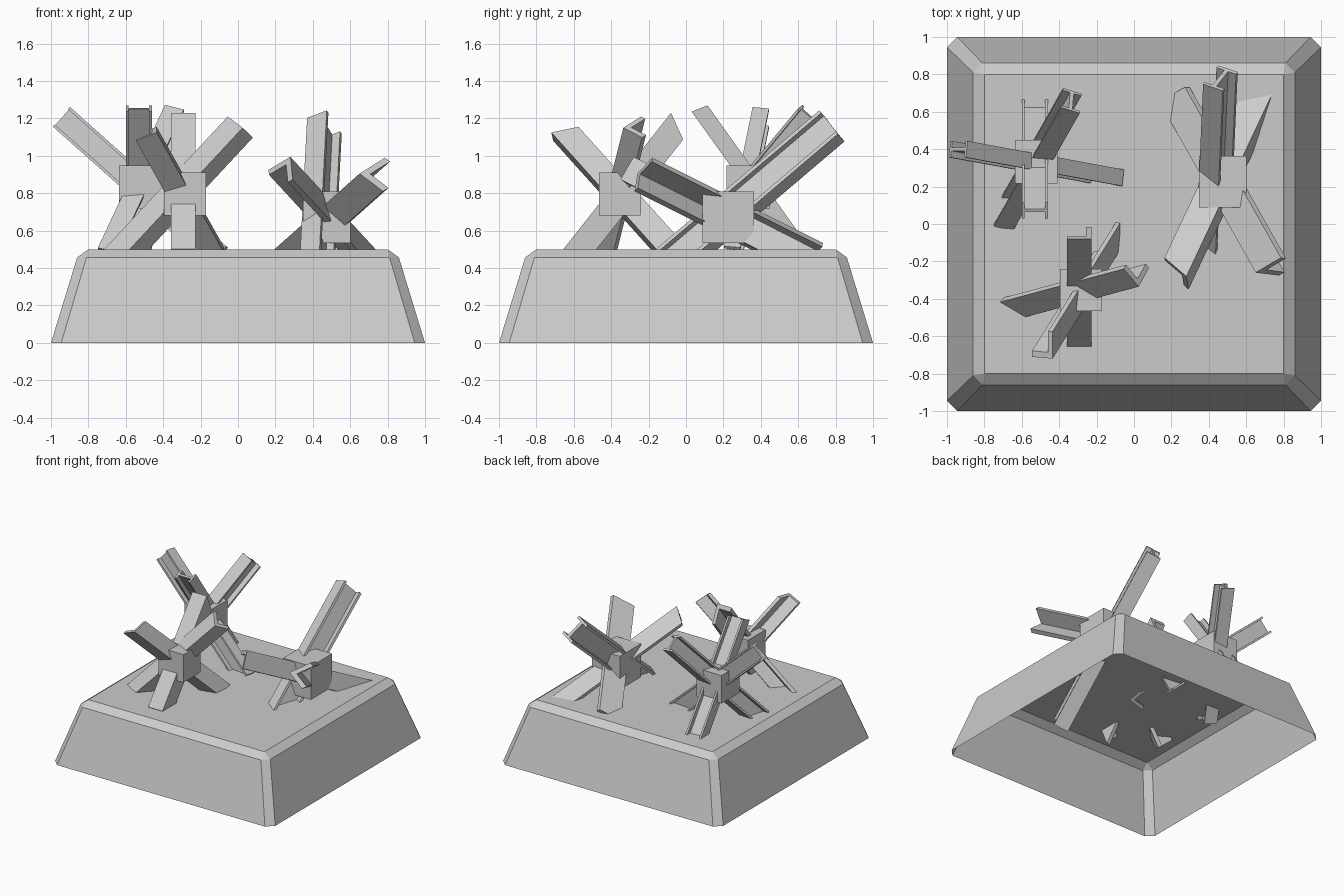
import bpy, bmesh
from mathutils import Vector as V

if "Cube" in bpy.data.objects:
    bpy.data.objects.remove(bpy.data.objects["Cube"])


def finish(name, bm):
    bmesh.ops.recalc_face_normals(bm, faces=bm.faces)
    me = bpy.data.meshes.new(name)
    bm.to_mesh(me)
    bm.free()
    ob = bpy.data.objects.new(name, me)
    bpy.context.collection.objects.link(ob)
    return ob


# Cross-sections in (u, v) fractions
def angle_profile(t):
    return [(0, 0), (1, 0), (1, t), (t, t), (t, 1), (0, 1)]


def i_profile(f, w):
    # flanges at u = -1 and 1, web along u
    a = 1 - f
    return [(-1, -1), (-a, -1), (-a, -w), (a, -w), (a, -1), (1, -1),
            (1, 1), (a, 1), (a, w), (-a, w), (-a, 1), (-1, 1)]


def beam(name, profile, origin, u, v, axis, hub_z):
    """Prism from its upper end section, running through the hub to a mirrored lower end."""
    o, u, v, d = V(origin), V(u), V(v), V(axis)
    top = [o + u * a + v * b for a, b in profile]
    zs = [p.z for p in top]
    k = 2 * ((min(zs) + max(zs)) / 2 - hub_z) / d.z
    bm = bmesh.new()
    r1 = [bm.verts.new(p) for p in top]
    r2 = [bm.verts.new(p - d * k) for p in top]
    bm.faces.new(r1)
    bm.faces.new(r2[::-1])
    n = len(top)
    for i in range(n):
        j = (i + 1) % n
        bm.faces.new((r1[i], r2[i], r2[j], r1[j]))
    finish(name, bm)


def angle_beam(name, corner, tip_u, tip_v, axis, hub_z, t=0.22):
    c = V(corner)
    beam(name, angle_profile(t), c, V(tip_u) - c, V(tip_v) - c, axis, hub_z)


def hub(name, centre, size):
    bm = bmesh.new()
    bmesh.ops.create_cube(bm, size=1)
    for vert in bm.verts:
        vert.co = V(centre) + V([a * b for a, b in zip(vert.co, size)])
    finish(name, bm)


# Plinth: open-bottomed frustum with chamfered corners and top edge
def ring(bm, a, b, z):
    pts = [(a, b), (b, a), (-b, a), (-a, b), (-a, -b), (-b, -a), (b, -a), (a, -b)]
    return [bm.verts.new((x, y, z)) for x, y in pts]


bm = bmesh.new()
low = ring(bm, 1.0, 0.945, 0)
mid = ring(bm, 0.86, 0.81, 0.457)
top = [bm.verts.new((x, y, 0.5)) for x, y in
       ((0.8, 0.8), (-0.8, 0.8), (-0.8, -0.8), (0.8, -0.8))]
for i in range(8):
    j = (i + 1) % 8
    bm.faces.new((low[i], low[j], mid[j], mid[i]))
for i in range(4):
    bm.faces.new((mid[2 * i], mid[2 * i + 1], top[i]))
    bm.faces.new((mid[2 * i + 1], mid[(2 * i + 2) % 8], top[(i + 1) % 4], top[i]))
bm.faces.new(top)
finish("plinth", bm)

# Front obstacle: three angle-iron beams
z = 0.795
hub("front_hub", (-0.283, -0.353, z), (0.225, 0.225, 0.23))
angle_beam("front_beam_1", (-0.228, -0.08, 1.23), (-0.358, -0.08, 1.23),
           (-0.228, -0.015, 1.087), (0, 0.62, 0.785), z)
angle_beam("front_beam_2", (-0.435, -0.72, 1.125), (-0.545, -0.71, 1.08),
           (-0.435, -0.575, 1.155), (-0.56, -0.9, 1), z)
angle_beam("front_beam_3", (0.025, -0.335, 1.15), (0.08, -0.235, 1.098),
           (-0.055, -0.24, 1.21), (0.93, 0.25, 1), z)

# Back-left obstacle: three I-beams
z = 0.833
prof = i_profile(0.22, 0.2)
hub("back_hub", (-0.523, 0.333, z), (0.228, 0.232, 0.23))
beam("back_beam_1", prof, (-0.53, 0.0725, 1.253), (0.07, 0, 0),
     (0, 0.0425, 0.0165), (0, -0.716, 1), z)
beam("back_beam_2", prof, (-0.94, 0.40, 1.205), (0.046, 0, 0.052),
     (0.0045, 0.044, -0.004), (-0.41, 0.075, 0.365), z)
beam("back_beam_3", prof, (-0.335, 0.66, 1.215), (0.005, 0.052, -0.045),
     (0.05, -0.015, -0.013), (0.47, 0.83, 1), z)

# Right obstacle: one I-beam and two angle-iron beams
z = 0.672
hub("right_hub", (0.475, 0.225, z), (0.255, 0.275, 0.275))
beam("right_beam_1", prof, (0.462, 0.78, 1.16), (0.04, 0.05, -0.063),
     (0.0525, -0.0175, 0.02), (0.025, 0.565, 0.48), z)
angle_beam("right_beam_2", (0.28, -0.28, 0.995), (0.163, -0.18, 0.925),
           (0.292, -0.35, 0.874), (-0.235, -0.5, 0.255), z)
angle_beam("right_beam_3", (0.65, -0.26, 0.905), (0.785, -0.18, 0.99),
           (0.775, -0.275, 0.81), (0.27, -0.48, 0.24), z)
